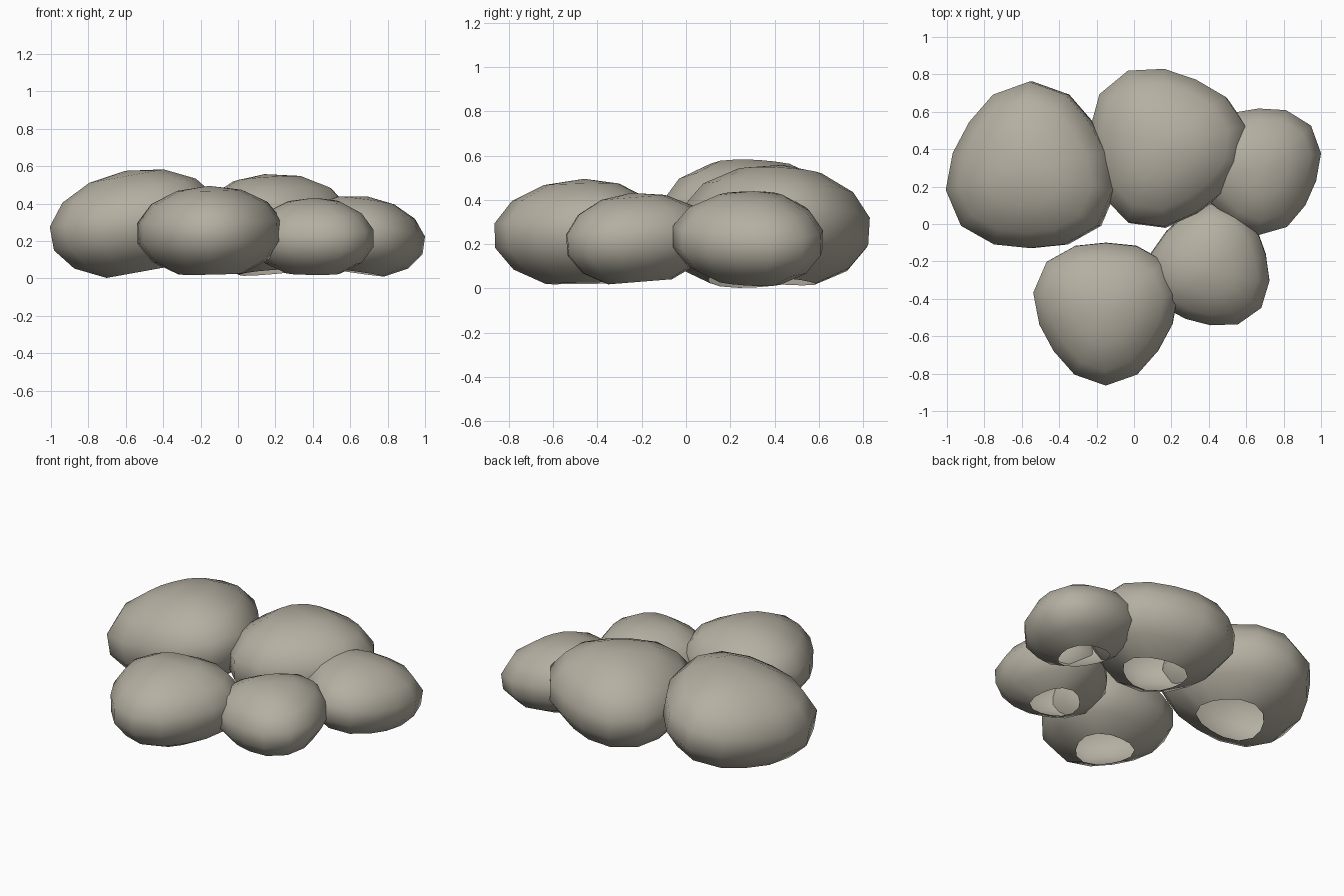
import bpy, bmesh, math
from mathutils import Vector

if "Cube" in bpy.data.objects:
    bpy.data.objects.remove(bpy.data.objects["Cube"])

SEGS, RINGS = 14, 7

stone = bpy.data.materials.new("warm_grey_stone")
stone.diffuse_color = (0.46, 0.43, 0.36, 1)
stone.use_nodes = True
stone.node_tree.nodes["Principled BSDF"].inputs["Base Color"].default_value = stone.diffuse_color


def boulder(name, centre, radius, half_height, phase, lean):
    """Flattened, softly three-cornered ball, leaning, open underneath."""
    turn = Vector((0, 0, 1)).rotation_difference(Vector((lean[0], lean[1], 1)))
    bm = bmesh.new()

    def point(lat, ang):
        r = radius * math.cos(lat) * (1 + 0.07 * math.cos(3 * (ang - math.radians(phase))))
        p = Vector((r * math.cos(ang), r * math.sin(ang), half_height * math.sin(lat)))
        return bm.verts.new(turn @ p + Vector(centre))

    # rings from the open bottom edge up to the top pole
    rings = []
    for i in range(1, RINGS):
        lat = math.pi * (i / RINGS - 0.5)
        rings.append([point(lat, math.pi / 2 + 2 * math.pi * k / SEGS) for k in range(SEGS)])
    pole = point(math.pi / 2, 0)
    for k in range(SEGS):
        n = (k + 1) % SEGS
        for low, high in zip(rings, rings[1:]):
            bm.faces.new((low[k], low[n], high[n], high[k]))
        bm.faces.new((rings[-1][k], rings[-1][n], pole))
    for f in bm.faces:
        f.smooth = True

    mesh = bpy.data.meshes.new(name)
    bm.to_mesh(mesh)
    bm.free()
    mesh.materials.append(stone)
    bpy.context.collection.objects.link(bpy.data.objects.new(name, mesh))


# name, centre, radius, half height, corner direction (degrees), lean (x, y)
boulder("boulder_left", (-0.55, 0.285, 0.293), 0.456, 0.287, 90, (-0.18, 0.0))
boulder("boulder_back", (0.165, 0.415, 0.282), 0.433, 0.277, 7, (-0.08, 0.06))
boulder("boulder_right", (0.66, 0.30, 0.225), 0.347, 0.216, 37, (0.14, 0.03))
boulder("boulder_front", (-0.15, -0.455, 0.247), 0.391, 0.248, 270, (-0.02, -0.02))
boulder("boulder_front_right", (0.41, -0.23, 0.22), 0.333, 0.212, 315, (0.0, -0.08))
